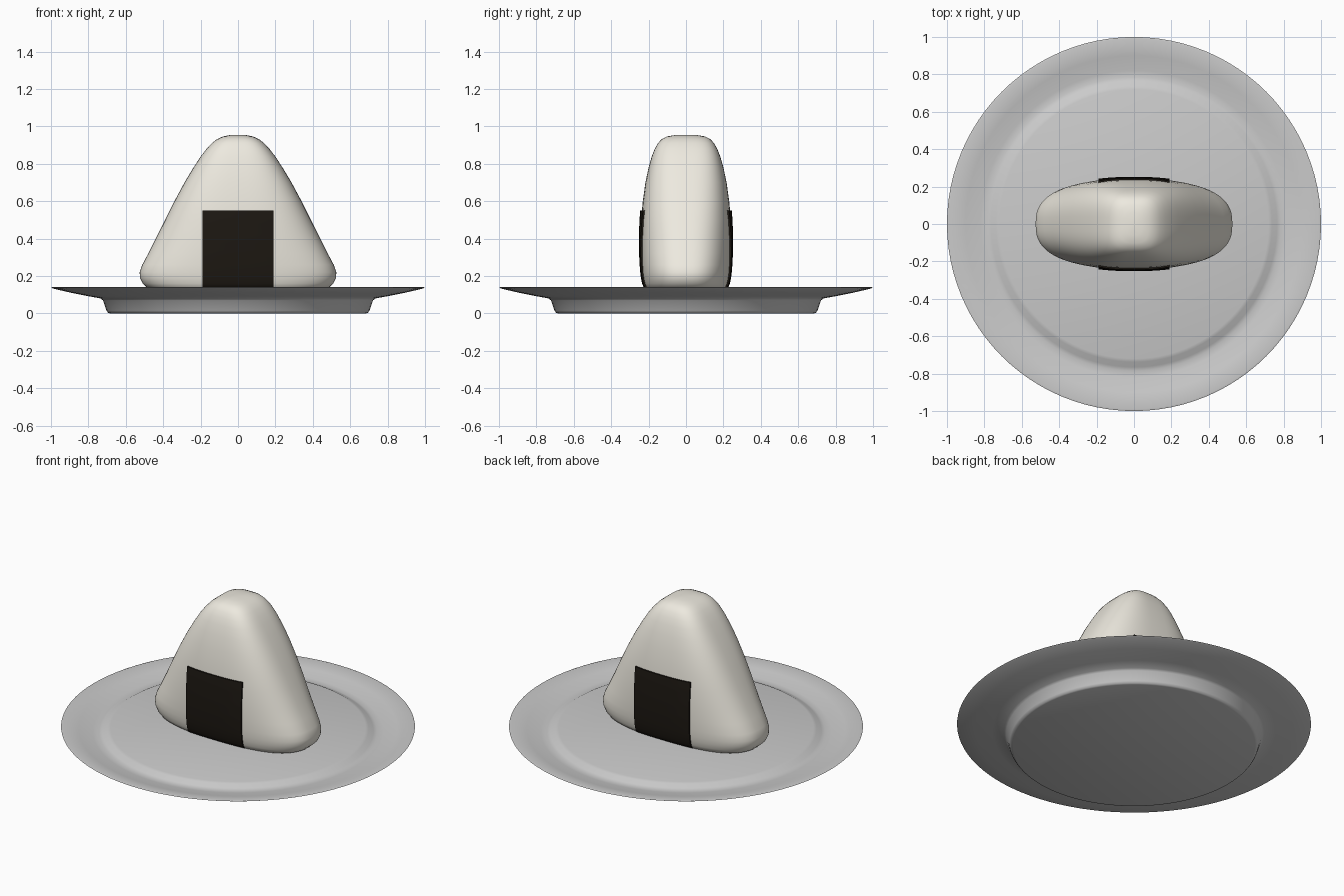
import bpy, bmesh, math

if "Cube" in bpy.data.objects:
    bpy.data.objects.remove(bpy.data.objects["Cube"])


def make_object(name, bm, color=None, angle=40):
    bmesh.ops.recalc_face_normals(bm, faces=bm.faces)
    mesh = bpy.data.meshes.new(name)
    bm.to_mesh(mesh)
    bm.free()
    ob = bpy.data.objects.new(name, mesh)
    bpy.context.collection.objects.link(ob)
    if color:
        mat = bpy.data.materials.new(name + "_colour")
        mat.diffuse_color = color
        mat.use_nodes = True
        mat.node_tree.nodes["Principled BSDF"].inputs["Base Color"].default_value = mat.diffuse_color
        mesh.materials.append(mat)
    bpy.ops.object.select_all(action='DESELECT')
    ob.select_set(True)
    bpy.context.view_layer.objects.active = ob
    bpy.ops.object.shade_smooth_by_angle(angle=math.radians(angle))
    return ob


def loft(rings):
    bm = bmesh.new()
    loops = [[bm.verts.new(p) for p in ring] for ring in rings]
    n = len(loops[0])
    for a, b in zip(loops, loops[1:]):
        for i in range(n):
            j = (i + 1) % n
            bm.faces.new((a[i], a[j], b[j], b[i]))
    bm.faces.new(loops[0][::-1])
    bm.faces.new(loops[-1])
    return bm


# Plate: revolved profile (radius, height), solid foot, raised centre, thin rim
plate_profile = [(0.685, 0.0), (0.695, 0.004), (0.703, 0.015), (0.722, 0.07),
                 (0.735, 0.08), (0.80, 0.092), (0.90, 0.112), (0.99, 0.133),
                 (1.0, 0.138), (0.99, 0.141), (0.90, 0.123), (0.82, 0.107),
                 (0.785, 0.104), (0.765, 0.110), (0.738, 0.125), (0.72, 0.13)]
SEG = 96
make_object("plate", loft([[(r * math.cos(2 * math.pi * i / SEG),
                             r * math.sin(2 * math.pi * i / SEG), z)
                            for i in range(SEG)] for r, z in plate_profile]))

# Rice ball: stacked rounded sections (height, half width, half depth, squareness)
sections = [(0.12, 0.43, 0.18, 2.6), (0.127, 0.46, 0.205, 2.6),
            (0.14, 0.488, 0.218, 2.6), (0.16, 0.51, 0.226, 2.6),
            (0.19, 0.524, 0.232, 2.6), (0.22, 0.526, 0.236, 2.6),
            (0.26, 0.512, 0.239, 2.6), (0.32, 0.48, 0.242, 2.6),
            (0.40, 0.44, 0.243, 2.6), (0.50, 0.39, 0.24, 2.7),
            (0.60, 0.34, 0.231, 2.8), (0.70, 0.286, 0.217, 2.9),
            (0.78, 0.238, 0.2, 3.0), (0.84, 0.199, 0.183, 3.1),
            (0.88, 0.168, 0.167, 3.2), (0.91, 0.14, 0.15, 3.2),
            (0.932, 0.112, 0.13, 3.2), (0.946, 0.08, 0.102, 3.0),
            (0.953, 0.045, 0.06, 2.6), (0.955, 0.01, 0.015, 2.2)]


def spow(v, e):
    return math.copysign(abs(v) ** e, v)


def rice_ring(z, a, b, n, count=72):
    ts = [2 * math.pi * i / count for i in range(count)]
    return [(a * spow(math.cos(t), 2 / n), b * spow(math.sin(t), 2 / n), z) for t in ts]


make_object("rice_ball", loft([rice_ring(*s) for s in sections]),
            (0.85, 0.82, 0.74, 1), 60)


def rice_depth(x, z):
    for s, t in zip(sections, sections[1:]):
        if s[0] <= z <= t[0]:
            f = (z - s[0]) / (t[0] - s[0])
            a, b, n = (s[k] + f * (t[k] - s[k]) for k in (1, 2, 3))
            return b * (1 - (abs(x) / a) ** n) ** (1 / n)


# Seaweed: thin curved slabs hugging the front and back of the rice
def seaweed(name, side, half=0.19, bottom=0.122, top=0.55, nx=12, nz=24):
    bm = bmesh.new()
    layers = []
    for off in (-0.004, 0.009):
        layers.append([[bm.verts.new((x, side * (rice_depth(x, z) + off), z))
                        for x in (half * (2 * i / nx - 1) for i in range(nx + 1))]
                       for z in (bottom + (top - bottom) * j / nz for j in range(nz + 1))])
    for g in layers:
        for j in range(nz):
            for i in range(nx):
                bm.faces.new((g[j][i], g[j][i + 1], g[j + 1][i + 1], g[j + 1][i]))
    rims = [g[0] + [r[-1] for r in g[1:]] + g[-1][-2::-1] + [r[0] for r in g[-2:0:-1]]
            for g in layers]
    p, q = rims
    for i in range(len(p)):
        j = (i + 1) % len(p)
        bm.faces.new((p[i], p[j], q[j], q[i]))
    make_object(name, bm, (0.012, 0.009, 0.006, 1))


seaweed("seaweed_front", -1)
seaweed("seaweed_back", 1)
